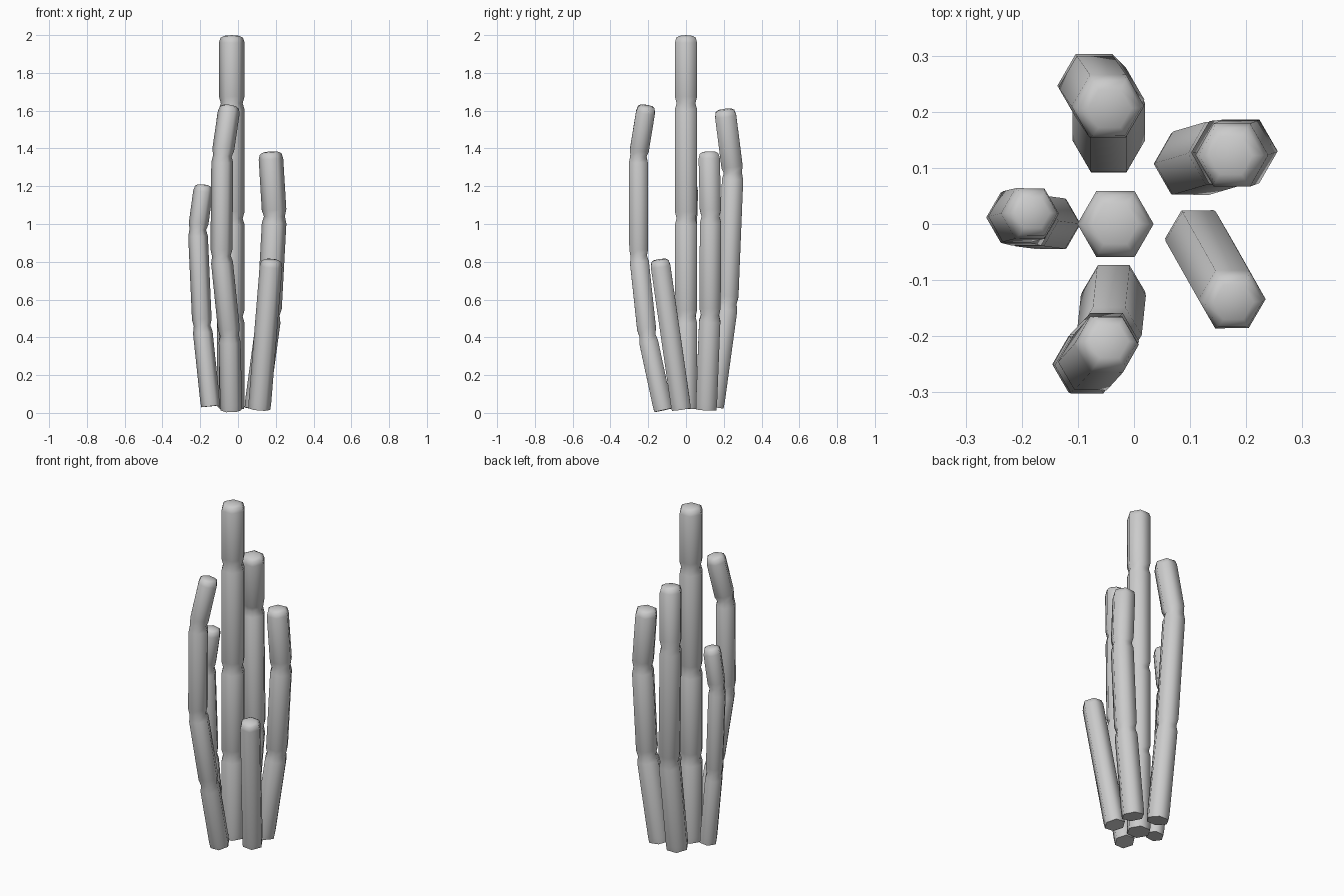
import bpy, bmesh
from math import cos, sin, pi, radians
from mathutils import Vector

cube = bpy.data.objects.get("Cube")
if cube:
    bpy.data.objects.remove(cube, do_unlink=True)

GREY = (0.6, 0.6, 0.6, 1)
mat = bpy.data.materials.new("plain_grey")
mat.use_nodes = True
mat.diffuse_color = GREY
mat.node_tree.nodes["Principled BSDF"].inputs["Base Color"].default_value = GREY

SIDES = 6
UP = Vector((0, 0, 1))
PINCH, NECK = 0.85, 0.035                           # joint waist and its half length
DOME = [(0.04, 1), (0.014, 0.88), (0.004, 0.6)]     # distance below tip, radius factor


def add_stem(name, radius, path):
    """Six-sided jointed stem: flat base, pinched joints, rounded tip."""
    pts = [Vector(p) for p in path]
    dirs = [(b - a).normalized() for a, b in zip(pts, pts[1:])]
    bm = bmesh.new()

    def ring(centre, axis, factor):
        turn = UP.rotation_difference(axis)
        r = radius * factor
        return [bm.verts.new(centre + turn @ Vector((r * cos(2 * pi * i / SIDES),
                                                     r * sin(2 * pi * i / SIDES), 0)))
                for i in range(SIDES)]

    # Base, then three rings at each joint, then the dome
    rings = [ring(pts[0], dirs[0], 0.96), ring(pts[0] + dirs[0] * NECK, dirs[0], 1)]
    for p, below, above in zip(pts[1:-1], dirs, dirs[1:]):
        rings.append(ring(p - below * NECK, below, 1))
        rings.append(ring(p, (below + above).normalized(), PINCH))
        rings.append(ring(p + above * NECK, above, 1))
    for drop, factor in DOME:
        rings.append(ring(pts[-1] - dirs[-1] * drop, dirs[-1], factor))

    for low, high in zip(rings, rings[1:]):
        for i in range(SIDES):
            j = (i + 1) % SIDES
            bm.faces.new((low[i], low[j], high[j], high[i]))
    bm.faces.new(rings[0][::-1])
    tip = bm.verts.new(pts[-1])
    for i in range(SIDES):
        bm.faces.new((rings[-1][i], rings[-1][(i + 1) % SIDES], tip))

    mesh = bpy.data.meshes.new(name)
    bm.to_mesh(mesh)
    bm.free()
    mesh.materials.append(mat)
    obj = bpy.data.objects.new(name, mesh)
    bpy.context.collection.objects.link(obj)
    bpy.ops.object.select_all(action='DESELECT')
    obj.select_set(True)
    bpy.context.view_layer.objects.active = obj
    bpy.ops.object.shade_smooth_by_angle(angle=radians(65))


# Tall middle stem
add_stem("centre_stem", 0.068, [(-0.033, 0, 0.02), (-0.033, 0, 0.51),
                                (-0.033, 0, 1.03), (-0.033, 0, 1.64), (-0.033, 0, 2)])
# Outer stems
add_stem("back_stem", 0.065, [(-0.045, 0.145, 0.03), (-0.045, 0.22, 0.58),
                              (-0.073, 0.248, 1.27), (-0.043, 0.205, 1.61)])
add_stem("front_stem", 0.058, [(-0.036, -0.12, 0.014), (-0.045, -0.205, 0.41),
                               (-0.088, -0.25, 0.83), (-0.083, -0.252, 1.36),
                               (-0.043, -0.208, 1.63)])
add_stem("left_stem", 0.065, [(0.097, 0.107, 0.02), (0.165, 0.127, 0.52),
                              (0.193, 0.13, 1.04), (0.172, 0.122, 1.385)])
add_stem("right_stem", 0.052, [(-0.145, 0, 0.035), (-0.19, 0.006, 0.46),
                               (-0.213, 0.012, 0.97), (-0.18, 0.02, 1.21)])
add_stem("short_stem", 0.06, [(0.113, -0.025, 0.02), (0.178, -0.14, 0.815)])
